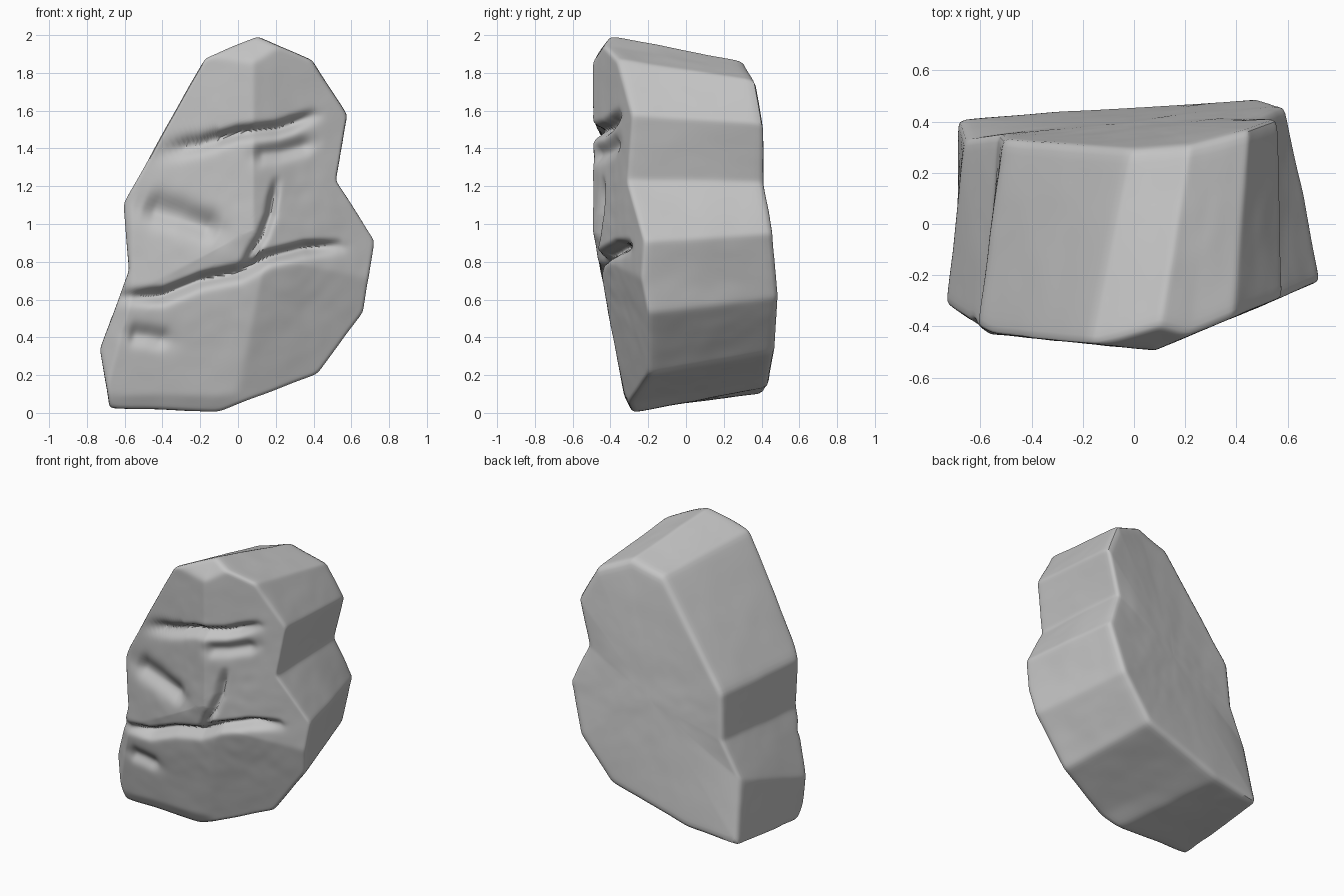
import bpy, bmesh
from mathutils import Vector, noise

cube = bpy.data.objects.get("Cube")
if cube:
    bpy.data.objects.remove(cube)

# Matching front (x, z) and back (x, y, z) corners of the rock
FRONT = [(.1, 2), (.39, 1.87), (.58, 1.58), (.52, 1.23), (.73, .91), (.665, .53), (.42, .2),
         (-.1, 0), (-.68, .02), (-.735, .33), (-.58, .75), (-.61, 1.11), (-.18, 1.88)]
BACK = [(.22, .31, 1.86), (.45, .37, 1.76), (.56, .41, 1.53), (.48, .41, 1.22), (.59, .46, .95),
        (.49, .49, .61), (.26, .47, .32), (-.33, .44, .14), (-.69, .41, .1), (-.66, .33, .53),
        (-.53, .35, .78), (-.51, .33, 1.1), (-.02, .29, 1.79)]
CENTRE = Vector((0, 0, .95))
STEPS, FRONT_RINGS, SIDE_RINGS, BACK_RINGS = 24, 75, 26, 30

# Carved lines: points, depth, width above, width below
CRACKS = [
    ([(-.4, 1.4), (-.2, 1.43), (0, 1.49), (.2, 1.51), (.4, 1.58)], .085, .018, .035),
    ([(-.62, .62), (-.4, .63), (-.2, .71), (0, .75), (.15, .83), (.35, .88), (.53, .89)], .095, .02, .038),
    ([(.02, .76), (.13, .94), (.17, 1.05), (.2, 1.22)], .05, .022, .022),
    ([(-.5, 1.1), (-.3, 1.04), (-.1, .96)], .06, .07, .07),
    ([(.08, 1.36), (.22, 1.38), (.4, 1.43)], .04, .04, .04),
    ([(-.58, .42), (-.48, .41), (-.36, .38)], .04, .045, .045),
]


def front_depth(x, z):
    """Front surface made of broad flat chips."""
    return max(-.485 - .1 * x,
               -.485 + .42 * (x - .1),
               -.48 + .19 * (.9 - z),
               -.2 + .365 * (x - .42) - .265 * (z - .2),
               -.28 - .5 * z,
               -.31 - .7 * (x + .73),
               -.4 - .65 * (2 - z))


def carve(x, z):
    """Depth cut by the cracks and dents, tapering to their ends."""
    p, total = Vector((x, z)), 0
    for pts, depth, above, below in CRACKS:
        best = None
        for i in range(len(pts) - 1):
            a, b = Vector(pts[i]), Vector(pts[i + 1])
            d = b - a
            t = max(0, min(1, (p - a).dot(d) / d.length_squared))
            off = p - a - d * t
            if best is None or off.length < best[0]:
                best = (off.length, d.x * off.y - d.y * off.x, (i + t) / (len(pts) - 1))
        dist, side, along = best
        width = above if side > 0 else below
        if dist < 3 * width:
            taper = min(1, .25 + 5 * min(along, 1 - along))
            total = max(total, depth * taper * 2.718 ** (-(dist / width) ** 2))
    return total


def back_plane(x, z):
    return .4 + .12 * x - .1 * (z - .9)


def resample(corners):
    n = len(corners)
    return [corners[i].lerp(corners[(i + 1) % n], k / STEPS) for i in range(n) for k in range(STEPS)]


rim = resample([Vector((x, 0, z)) for x, z in FRONT])
for p in rim:
    p.y = front_depth(p.x, p.z)
back = resample([Vector(p) for p in BACK])

# Rings run from the front centre, over the rim, along the sides to the back centre
rings = []
for i in range(1, FRONT_RINGS + 1):
    ring = []
    for p in rim:
        q = CENTRE.lerp(p, i / FRONT_RINGS)
        q.y = front_depth(q.x, q.z) + carve(q.x, q.z)
        ring.append(q)
    rings.append(ring)
for i in range(1, SIDE_RINGS + 1):
    rings.append([a.lerp(b, i / SIDE_RINGS) for a, b in zip(rings[FRONT_RINGS - 1], back)])
for i in range(BACK_RINGS - 1, 0, -1):
    f = i / BACK_RINGS
    ring = []
    for p in back:
        q = CENTRE.lerp(p, f)
        q.y = back_plane(q.x, q.z) + (p.y - back_plane(p.x, p.z)) * f ** 3
        ring.append(q)
    rings.append(ring)

bm = bmesh.new()


def add(p):
    bump = .005 * noise.noise(p * 5) + .002 * noise.noise(p * 13)
    return bm.verts.new(p + (p - CENTRE).normalized() * bump)


loops = [[add(p) for p in ring] for ring in rings]
first = add(Vector((0, front_depth(0, CENTRE.z) + carve(0, CENTRE.z), CENTRE.z)))
last = add(Vector((0, back_plane(0, CENTRE.z), CENTRE.z)))
count = len(rim)
for j in range(count):
    k = (j + 1) % count
    bm.faces.new((first, loops[0][j], loops[0][k]))
    bm.faces.new((last, loops[-1][k], loops[-1][j]))
    for a, b in zip(loops, loops[1:]):
        bm.faces.new((a[j], b[j], b[k], a[k]))
# Wear the sharp corners
for _ in range(4):
    bmesh.ops.smooth_vert(bm, verts=bm.verts, factor=.5, use_axis_x=True, use_axis_y=True, use_axis_z=True)
bmesh.ops.recalc_face_normals(bm, faces=bm.faces)

mesh = bpy.data.meshes.new("rock")
bm.to_mesh(mesh)
bm.free()
rock = bpy.data.objects.new("rock", mesh)
bpy.context.collection.objects.link(rock)

stone = bpy.data.materials.new("grey stone")
stone.use_nodes = True
colour = (.55, .55, .55, 1)
stone.diffuse_color = colour
stone.node_tree.nodes["Principled BSDF"].inputs["Base Color"].default_value = colour
mesh.materials.append(stone)

bpy.context.view_layer.objects.active = rock
rock.select_set(True)
bpy.ops.object.shade_smooth_by_angle(angle=.8)
